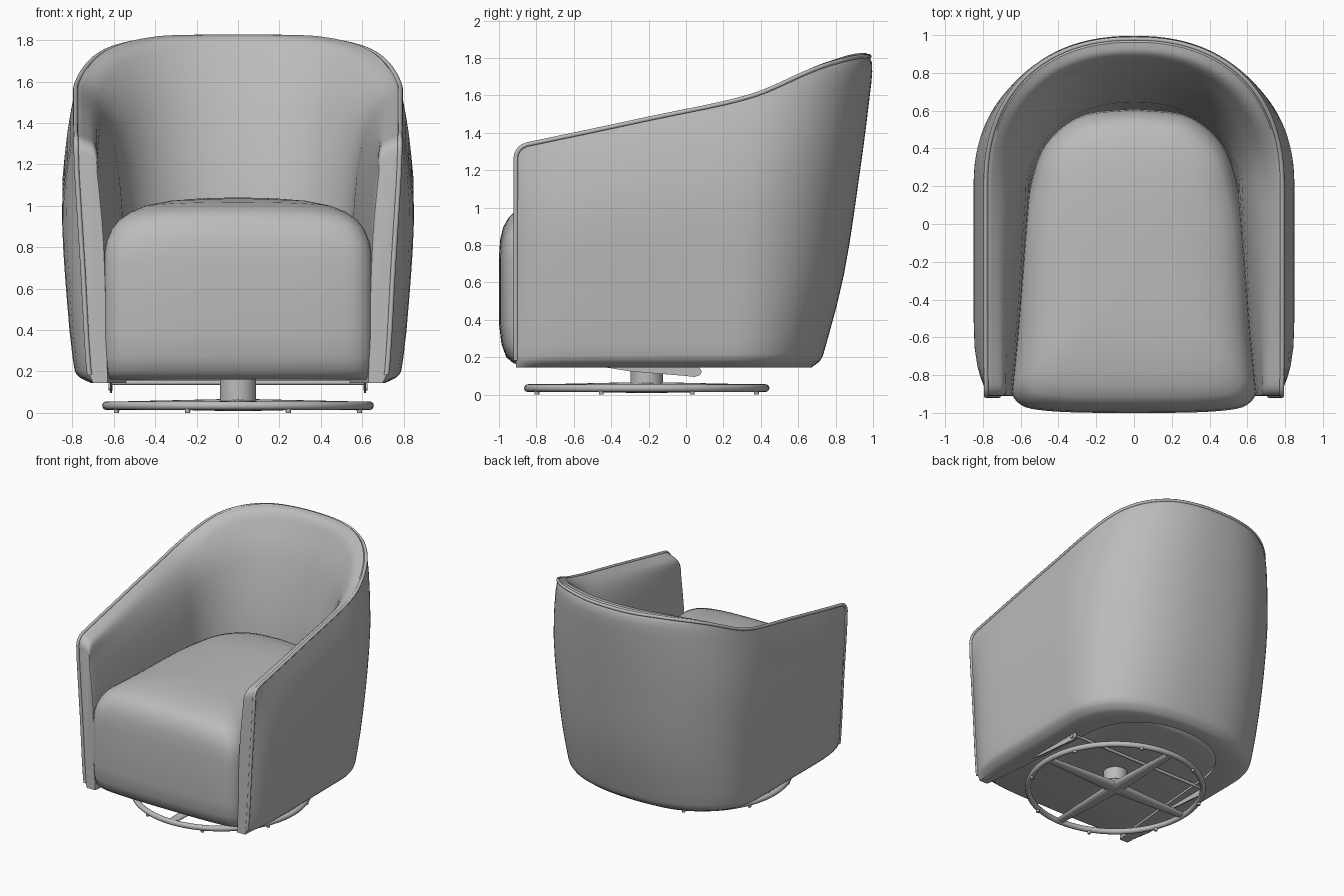
import bpy, bmesh, math
from mathutils import Vector

if "Cube" in bpy.data.objects:
    bpy.data.objects.remove(bpy.data.objects["Cube"])

GREY = bpy.data.materials.new("soft grey")
GREY.diffuse_color = (0.5, 0.5, 0.5, 1)
GREY.use_nodes = True
GREY.node_tree.nodes["Principled BSDF"].inputs["Base Color"].default_value = GREY.diffuse_color


def spline(table, t):
    """Smooth interpolation through (t, value) knots."""
    n = len(table)
    t = min(max(t, table[0][0]), table[-1][0])
    i = 0
    while i < n - 2 and t > table[i + 1][0]:
        i += 1

    def slope(k):
        a, b = table[max(k - 1, 0)], table[min(k + 1, n - 1)]
        return (b[1] - a[1]) / (b[0] - a[0])
    (t0, v0), (t1, v1) = table[i], table[i + 1]
    h = t1 - t0
    q = (t - t0) / h
    return ((2*q**3 - 3*q**2 + 1) * v0 + (q**3 - 2*q**2 + q) * h * slope(i)
            + (3*q**2 - 2*q**3) * v1 + (q**3 - q**2) * h * slope(i + 1))


def finish(ob, name, angle=40):
    ob.name = name
    ob.data.name = name
    ob.data.materials.clear()
    ob.data.materials.append(GREY)
    ob.data.shade_smooth()
    ob.data.set_sharp_from_angle(angle=math.radians(angle))
    return ob


def loft(name, rings, angle=40):
    bm = bmesh.new()
    rows = [[bm.verts.new(p) for p in r] for r in rings]
    n = len(rows[0])
    for a, b in zip(rows, rows[1:]):
        for i in range(n):
            j = (i + 1) % n
            bm.faces.new((a[i], a[j], b[j], b[i]))
    bm.faces.new(rows[0])
    bm.faces.new(rows[-1])
    bmesh.ops.recalc_face_normals(bm, faces=bm.faces)
    me = bpy.data.meshes.new(name)
    bm.to_mesh(me)
    bm.free()
    ob = bpy.data.objects.new(name, me)
    bpy.context.collection.objects.link(ob)
    return finish(ob, name, angle)


def tube(name, pts, r):
    cu = bpy.data.curves.new(name, 'CURVE')
    cu.dimensions = '3D'
    cu.bevel_depth = r
    cu.bevel_resolution = 2
    cu.use_fill_caps = True
    sp = cu.splines.new('POLY')
    sp.points.add(len(pts) - 1)
    for p, c in zip(sp.points, pts):
        p.co = (*c, 1)
    ob = bpy.data.objects.new(name, cu)
    bpy.context.collection.objects.link(ob)
    bpy.ops.object.select_all(action='DESELECT')
    ob.select_set(True)
    bpy.context.view_layer.objects.active = ob
    bpy.ops.object.convert(target='MESH')
    return finish(bpy.context.object, name, 60)


def cylinder(name, r1, r2, depth, loc, rot=(0, 0, 0), scale=(1, 1, 1), sides=32):
    bpy.ops.mesh.primitive_cone_add(vertices=sides, radius1=r1, radius2=r2, depth=depth,
                                    location=loc, rotation=rot)
    bpy.context.object.scale = scale
    return finish(bpy.context.object, name)


# Wrap-around shell: widths and depths by height fraction v
F, Y0, ZB, RIM_B = -0.91, 0.2, 0.145, .98
OUT_W = [(0, .71), (.02, .765), (.05, .79), (.3, .825), (.65, .85), (.85, .825), (.95, .80), (1, .785)]
OUT_B = [(0, .67), (.02, .715), (.05, .738), (.3, .845), (.65, .935), (.85, .978), (.97, .997), (1, RIM_B)]
OUT_F = [(0, .70), (.05, .72), (.5, .75), (.9, .778), (1, .782)]
IN_W = [(0, .535), (.6, .56), (.8, .595), (.9, .64), (.95, .685), (.98, .73), (1, .768)]
IN_B = [(0, .59), (.5, .645), (.63, .685), (.78, .745), (.9, .815), (.95, .868), (.98, .92), (1, .962)]
IN_F = [(0, .63), (.6, .65), (.9, .68), (.97, .695), (1, .768)]
TOP = [(-.91, 1.325), (-.55, 1.4), (-.2, 1.475), (.35, 1.597), (.7, 1.745), (.9, 1.803), (.99, 1.81)]
OUT_V = [0, .007, .02, .035, .05, .1, .2, .3, .4, .5, .6, .7, .78, .85, .91, .95, .98, 1]
IN_V = [1, .992, .985, .977, .97, .96, .95, .93, .9, .85, .8, .7, .6, .5, .35, .2, 0]


def corner(ang, power):
    """Quarter superellipse."""
    return max(math.cos(ang), 0) ** (2 / power), max(math.sin(ang), 0) ** (2 / power)


def shell_point(st, v, inner):
    """st = (y on straight arm, angle round the back, side)."""
    ys, ang, side = st
    c, sn = (1, 0) if ang == 0 else corner(ang, 2.28)
    rim_y = ys + (RIM_B - Y0) * sn
    q = min((ys - F) / .06, 1)
    zt = spline(TOP, rim_y) - .06 * (1 - math.sqrt(1 - (1 - q) ** 2))
    z = ZB + v * (zt - ZB)
    s = (ys - F) / (Y0 - F)
    if inner:
        wf, w, b = (spline(t, v) for t in (IN_F, IN_W, IN_B))
        w = wf + (w - wf) * s ** .8
        y0 = Y0 - .1 * (1 - v)
        if ang:
            c, sn = corner(ang, 2.15 + .13 * v)
        z += .05 * max(0, rim_y / .97) ** 2 * math.exp(-((v - .97) / .03) ** 2)
    else:
        wf, w, b = (spline(t, v) for t in (OUT_F, OUT_W, OUT_B))
        w = wf + (w - wf) * (1 - (1 - min((ys - F) / .5, 1)) ** 4)
        y0 = Y0
    return Vector((side * w * c, F + (y0 - F) * s + (b - y0) * sn, z))


arm = [F, -.907, -.9, -.89, -.875, -.85, -.81, -.75, -.65, -.5, -.35, -.2, -.05, .1]
half = [(y, 0) for y in arm] + [(Y0, math.pi / 2 * i / 26) for i in range(27)]
stations = [(y, a, 1) for y, a in half] + [(y, a, -1) for y, a in reversed(half[:-1])]
loft("shell", [[shell_point(s, v, False) for v in OUT_V] + [shell_point(s, v, True) for v in IN_V]
               for s in stations])

# Piping up the arm fronts and around the rim
fronts = [[shell_point((F, 0, sd), v, False) for v in OUT_V if v >= .035] for sd in (1, -1)]
rim = [shell_point(s, 1, False) for s in stations[1:-1]]
tube("piping", fronts[0] + rim + fronts[1][::-1], .012)

# Seat block with crowned top
HALF = [(0, -1), (.3, -.998), (.5, -.985), (.595, -.96), (.645, -.9), (.645, -.8), (.625, -.6),
        (.61, -.3), (.59, 0), (.55, .2), (.495, .38), (.4, .5), (.25, .585), (0, .61)]
XS = [(i, p[0]) for i, p in enumerate(HALF)]
YS = [(i, p[1]) for i, p in enumerate(HALF)]
right = [(spline(XS, i / 3), spline(YS, i / 3)) for i in range(3 * (len(HALF) - 1) + 1)]
plan = right + [(-x, y) for x, y in reversed(right[1:-1])]
# side inset, front inset, height
PROFILE = [(.02, .09, .162), (.008, .07, .168), (.003, .035, .2), (0, .012, .27), (0, 0, .38), (0, 0, .6),
           (0, 0, .74), (.004, .006, .83), (.015, .02, .895), (.04, .045, .945), (.075, .075, .977),
           (.13, .13, 1.0), (.2, .2, 1.018), (.32, .32, 1.032), (.46, .46, 1.038), (.6, .6, 1.04)]
rings = []
for dx, dy, z in PROFILE:
    kx, ky = 1 - dx / .645, 1 - dy / .72
    drop = min(max((z - .6) / .3, 0), 1)
    rings.append([(x * kx, -.2 + (y + .2) * ky,
                   z - drop * (.025 * (x * kx / .64) ** 2 + .045 * (x * kx / .64) ** 6)) for x, y in plan])
loft("seat", rings, 60)

# Swivel base: floor ring, hub, post, spokes, feet
CY = -.21
bpy.ops.mesh.primitive_torus_add(major_radius=.635, minor_radius=.021, major_segments=72,
                                 minor_segments=12, location=(0, CY, .035))
finish(bpy.context.object, "floor_ring", 60)
cylinder("post", .088, .088, .12, (0, CY, .105))
cylinder("hub", .07, .1, .035, (0, CY, .04))
for i in range(4):
    a = i * math.pi / 2
    cylinder(f"spoke_{i + 1}", .06, .032, .62, (.32 * math.cos(a), CY + .32 * math.sin(a), .038),
             (0, math.pi / 2, a), (.5, 1, 1), 16)
for i in range(8):
    a = math.pi / 8 + i * math.pi / 4
    cylinder(f"foot_{i + 1}", .012, .014, .02,
             (.635 * math.cos(a), CY + .635 * math.sin(a), .01), sides=12)

# Side brackets with bolts and a cross bar
BRACKET = [(-.52, .16), (-.3, .125), (0, .1), (.045, .095), (.075, .105), (.085, .125), (.06, .16)]
for sd, label in ((1, "right"), (-1, "left")):
    loft(f"{label}_bracket", [[(sd * x, y, z) for y, z in BRACKET] for x in (.608, .618)])
    cylinder(f"{label}_bolt", .016, .016, .02, (sd * .616, .04, .125), (0, math.pi / 2, 0), sides=16)
tube("cross_bar", [(-.61, .04, .146), (.61, .04, .146)], .012)
